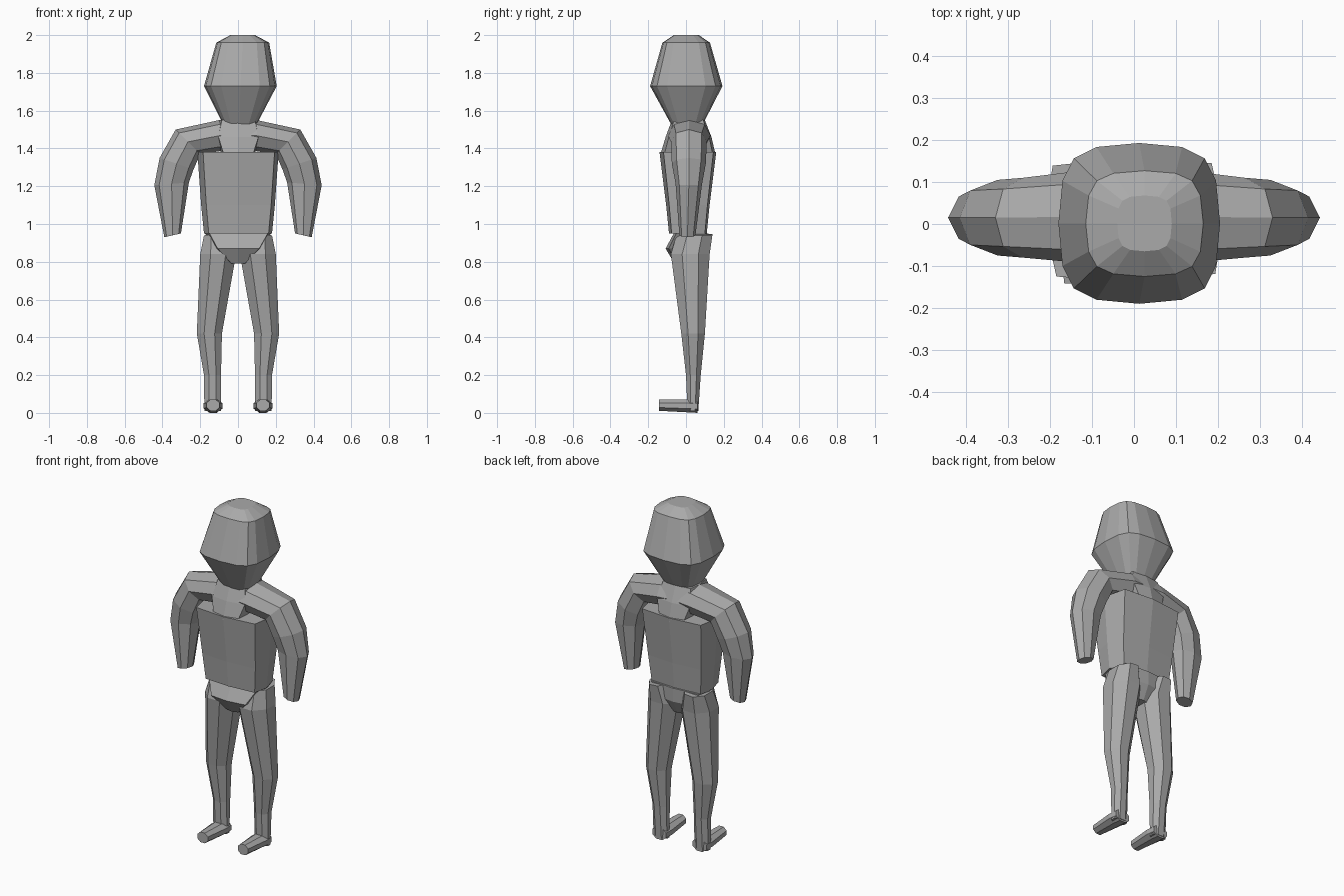
import bpy, bmesh
from mathutils import Vector

cube = bpy.data.objects.get("Cube")
if cube:
    bpy.data.objects.remove(cube, do_unlink=True)

# Single grey material
grey = bpy.data.materials.new("plain grey")
grey.use_nodes = True
color = (0.4, 0.4, 0.4, 1)
grey.diffuse_color = color
grey.node_tree.nodes["Principled BSDF"].inputs["Base Color"].default_value = color

# Unit cross-sections, one quadrant each, turned into closed loops
def full_loop(quadrant):
    points, (x, y) = [], (1, 1)
    for _ in range(4):
        points += [(px * x - py * y, px * y + py * x) for px, py in quadrant]
        x, y = -y, x
    return points

def turned(quadrant):
    pts, c, s = [], 1, 0
    for _ in range(4):
        pts += [(px * c - py * s, px * s + py * c) for px, py in quadrant]
        c, s = -s, c
    return pts

SOFT_SQUARE = turned([(1, 0), (0.95, 0.53), (0.81, 0.81), (0.53, 0.95)])
BOX = turned([(1, 0), (0.86, 0.9)])
OCTAGON = turned([(1, 0), (0.72, 0.72)])
FLAT_OCTAGON = turned([(1, 0.42), (0.42, 1)])


def loft(name, section, rings, mirror=1):
    """Skin rings given as (centre, across, deep) vectors, with end caps."""
    bm = bmesh.new()
    loops = []
    for centre, across, deep in rings:
        loop = []
        for u, v in section:
            p = centre + across * u + deep * v
            loop.append(bm.verts.new((p.x * mirror, p.y, p.z)))
        loops.append(loop)
    n = len(section)
    for low, high in zip(loops, loops[1:]):
        for i in range(n):
            j = (i + 1) % n
            bm.faces.new((low[i], low[j], high[j], high[i]))
    bm.faces.new(loops[0])
    bm.faces.new(loops[-1])
    bmesh.ops.recalc_face_normals(bm, faces=bm.faces)
    mesh = bpy.data.meshes.new(name)
    bm.to_mesh(mesh)
    bm.free()
    mesh.materials.append(grey)
    obj = bpy.data.objects.new(name, mesh)
    bpy.context.collection.objects.link(obj)
    return obj


def span(x0, z0, x1, z1, y0, y1):
    """Ring between two points in the front plane, with a depth range."""
    centre = Vector(((x0 + x1) / 2, (y0 + y1) / 2, (z0 + z1) / 2))
    across = Vector(((x1 - x0) / 2, 0, (z1 - z0) / 2))
    return centre, across, Vector((0, (y1 - y0) / 2, 0))


def level(z, x0, x1, y0, y1):
    return span(x0, z, x1, z, y0, y1)


# Head
loft("head", SOFT_SQUARE, [
    level(1.53, -0.08, 0.10, -0.08, 0.09),
    level(1.73, -0.18, 0.205, -0.19, 0.193),
    level(1.96, -0.115, 0.165, -0.125, 0.127),
    level(2.0, -0.04, 0.09, -0.065, 0.068)])

# Torso block and the narrower chest rising to the neck
loft("torso", BOX, [
    level(0.95, -0.18, 0.18, -0.09, 0.11),
    level(1.10, -0.195, 0.195, -0.105, 0.125),
    level(1.38, -0.215, 0.215, -0.14, 0.16)])
loft("chest", BOX, [
    level(1.36, -0.085, 0.085, -0.138, 0.158),
    level(1.46, -0.12, 0.12, -0.108, 0.135),
    level(1.55, -0.10, 0.10, -0.075, 0.10)])

# Pelvis
loft("pelvis", BOX, [
    level(0.95, -0.175, 0.175, -0.065, 0.12),
    level(0.87, -0.125, 0.125, -0.108, 0.12),
    level(0.79, -0.04, 0.04, -0.06, 0.08)])

for side, sign in (("left", 1), ("right", -1)):
    # Shoulder and arm, curving out and down to the wrist
    loft(side + "_arm", OCTAGON, [
        span(0.0, 1.39, 0.0, 1.555, -0.095, 0.125),
        span(0.10, 1.385, 0.10, 1.55, -0.095, 0.13),
        span(0.20, 1.37, 0.33, 1.50, -0.08, 0.11),
        span(0.235, 1.29, 0.415, 1.35, -0.075, 0.105),
        span(0.26, 1.22, 0.443, 1.205, -0.055, 0.085),
        span(0.302, 0.95, 0.39, 0.93, -0.035, 0.05)], sign)
    # Leg from hip through knee to heel
    loft(side + "_leg", FLAT_OCTAGON, [
        span(0.05, 0.95, 0.18, 0.94, -0.05, 0.14),
        level(0.84, 0.01, 0.20, -0.08, 0.125),
        level(0.42, 0.085, 0.218, -0.025, 0.10),
        level(0.20, 0.09, 0.18, 0.0, 0.078),
        level(0.01, 0.09, 0.178, 0.008, 0.065)], sign)
    # Foot pointing forward
    loft(side + "_foot", FLAT_OCTAGON, [
        (Vector((0.132, y, z)), Vector((r, 0, 0)), Vector((0, 0, h)))
        for y, z, r, h in ((0.062, 0.035, 0.045, 0.035),
                           (0.01, 0.037, 0.05, 0.034),
                           (-0.142, 0.041, 0.034, 0.03))], sign)
